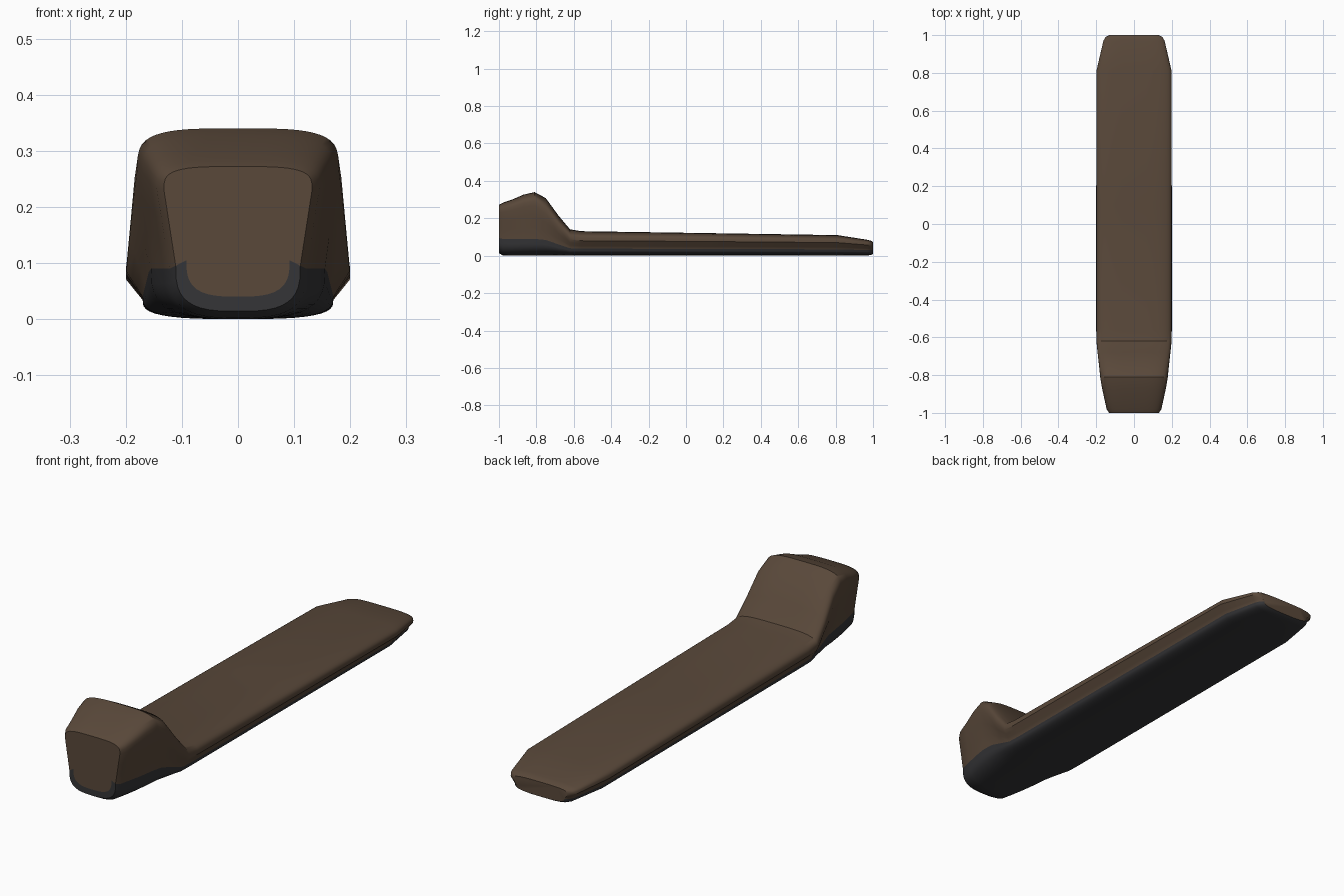
import bpy, bmesh
from math import sin, cos, pi

if "Cube" in bpy.data.objects:
    bpy.data.objects.remove(bpy.data.objects["Cube"])

N_TOP, N_SIDE, N_BOT = 12, 3, 10


def material(name, rgb):
    m = bpy.data.materials.new(name)
    m.diffuse_color = (*rgb, 1)
    m.use_nodes = True
    m.node_tree.nodes["Principled BSDF"].inputs["Base Color"].default_value = m.diffuse_color
    return m


def section(y, top, wide, z_wide, waist, z_waist, bottom):
    """Closed ring: rounded crown, tapering flank, rounded belly, mirrored in x."""
    half = []
    for i in range(N_TOP + 1):
        a = pi / 2 * i / N_TOP
        half.append((wide * sin(a) ** 0.55, z_wide + (top - z_wide) * max(cos(a), 0) ** 0.55))
    for i in range(1, N_SIDE + 1):
        t = i / N_SIDE
        half.append((wide + (waist - wide) * t, z_wide + (z_waist - z_wide) * t))
    for i in range(1, N_BOT + 1):
        a = pi / 2 * i / N_BOT
        half.append((waist * max(cos(a), 0) ** 0.65, z_waist + (bottom - z_waist) * sin(a) ** 0.65))
    half[0], half[-1] = (0, top), (0, bottom)
    ring = half + [(-x, z) for x, z in half[-2:0:-1]]
    return [(x, y, z) for x, z in ring]


# y, top height, widest half width and its height, waist half width and its height, bottom
stations = [
    (-1.00, 0.258, 0.112, 0.225, 0.092, 0.105, 0.040),
    (-1.00, 0.272, 0.132, 0.230, 0.111, 0.095, 0.014),
    (-0.98, 0.283, 0.145, 0.233, 0.122, 0.090, 0.002),
    (-0.93, 0.300, 0.156, 0.243, 0.133, 0.090, 0.0),
    (-0.87, 0.326, 0.169, 0.260, 0.146, 0.090, 0.0),
    (-0.81, 0.340, 0.179, 0.270, 0.155, 0.090, 0.0),
    (-0.75, 0.308, 0.185, 0.225, 0.159, 0.084, 0.0),
    (-0.68, 0.212, 0.193, 0.145, 0.165, 0.060, 0.0),
    (-0.62, 0.141, 0.199, 0.085, 0.170, 0.040, 0.0),
    (-0.56, 0.131, 0.200, 0.080, 0.170, 0.038, 0.0),
    (0.10, 0.121, 0.200, 0.076, 0.170, 0.036, 0.0),
    (0.81, 0.110, 0.199, 0.070, 0.170, 0.034, 0.0),
    (0.97, 0.085, 0.162, 0.057, 0.140, 0.030, 0.001),
    (0.99, 0.080, 0.150, 0.055, 0.130, 0.030, 0.004),
    (1.00, 0.073, 0.130, 0.052, 0.115, 0.030, 0.010),
]

# Loft the whole body through the stations
bm = bmesh.new()
rings = [[bm.verts.new(p) for p in section(*s)] for s in stations]
n = len(rings[0])
first_dark = N_TOP + N_SIDE
for a, b in zip(rings, rings[1:]):
    for i in range(n):
        j = (i + 1) % n
        f = bm.faces.new((a[i], a[j], b[j], b[i]))
        # dark underside below the waist line
        f.material_index = int(first_dark <= i < n - first_dark)
bm.faces.new(rings[0])
bm.faces.new(rings[-1])
bmesh.ops.recalc_face_normals(bm, faces=bm.faces)

mesh = bpy.data.meshes.new("padded_board")
bm.to_mesh(mesh)
bm.free()
mesh.materials.append(material("brown_cover", (0.10, 0.065, 0.042)))
mesh.materials.append(material("dark_underside", (0.035, 0.035, 0.038)))
body = bpy.data.objects.new("padded_board", mesh)
bpy.context.collection.objects.link(body)

bpy.context.view_layer.objects.active = body
body.select_set(True)
bpy.ops.object.shade_smooth_by_angle(angle=0.6)
